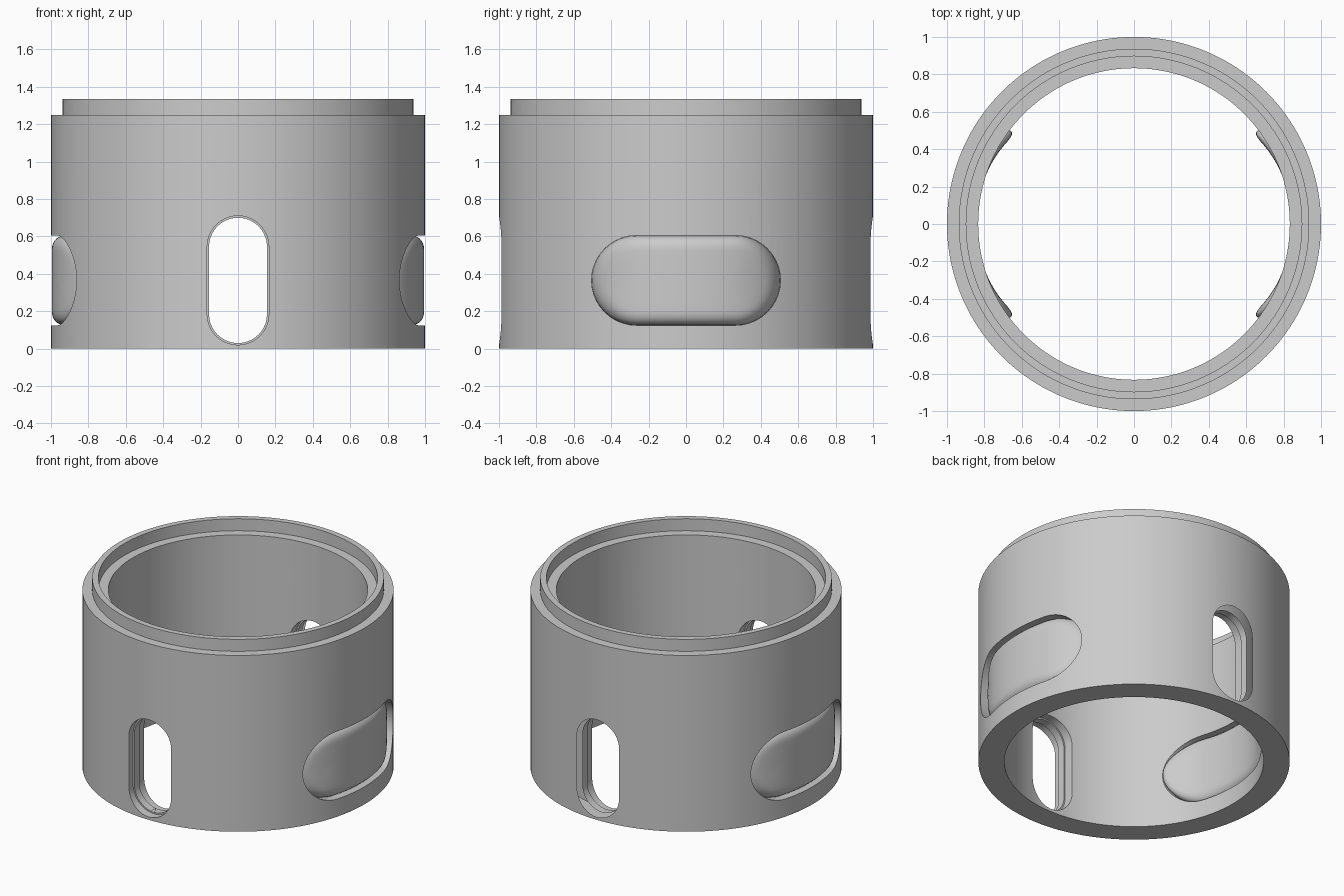
import bpy, bmesh, math

if "Cube" in bpy.data.objects:
    bpy.data.objects.remove(bpy.data.objects["Cube"])

SEG = 160


def make_object(name, bm):
    bmesh.ops.recalc_face_normals(bm, faces=bm.faces)
    me = bpy.data.meshes.new(name)
    bm.to_mesh(me)
    bm.free()
    ob = bpy.data.objects.new(name, me)
    bpy.context.collection.objects.link(ob)
    return ob


def activate(ob):
    bpy.ops.object.select_all(action='DESELECT')
    ob.select_set(True)
    bpy.context.view_layer.objects.active = ob


def stadium(straight, radius, n_arc=20, n_line=16):
    """Closed outline, straight sides along u."""
    pts = []
    for s in (1, -1):
        for i in range(n_line):
            pts.append((s * straight * (1 - 2 * i / n_line), s * radius))
        for i in range(n_arc):
            a = math.pi / 2 + math.pi * i / n_arc
            pts.append((s * (-straight + radius * math.cos(a)), s * radius * math.sin(a)))
    return pts


def bridge(bm, rings):
    for a, b in zip(rings, rings[1:]):
        for i in range(len(a)):
            j = (i + 1) % len(a)
            bm.faces.new((a[i], a[j], b[j], b[i]))


def prism(name, outline, place, lo, hi):
    bm = bmesh.new()
    rings = [[bm.verts.new(place(u, v, d)) for u, v in outline] for d in (lo, hi)]
    bridge(bm, rings)
    for r in rings:
        bm.faces.new(r)
    ob = make_object(name, bm)
    ob.hide_render = True
    return ob


# Turned ring with a stepped lip
profile = [(0.833, 0), (1, 0), (1, 1.25), (0.937, 1.25), (0.937, 1.335),
           (0.897, 1.335), (0.897, 1.25), (0.833, 1.25)]
bm = bmesh.new()
rings = []
for k in range(SEG):
    a = 2 * math.pi * k / SEG
    rings.append([bm.verts.new((r * math.cos(a), r * math.sin(a), z)) for r, z in profile])
bridge(bm, rings + rings[:1])
body = make_object("ring_body", bm)

# Cutters: ribbed upright slots front and back, wide slots left and right
cutters = []
for s in (-1, 1):
    upright = lambda u, v, d: (v, s * d, 0.365 + u)
    for half_w, lo, hi in ((0.155, 0.6, 1.2), (0.165, 0.94, 1.25), (0.165, 0.55, 0.885)):
        cutters.append(prism("slot_cutter", stadium(0.18, half_w, n_line=1), upright, lo, hi))
    sideways = lambda u, v, d: (s * d, u, 0.365 + v)
    cutters.append(prism("window_cutter", stadium(0.265, 0.24, n_line=1), sideways, 0.4, 1.2))
for c in cutters:
    m = body.modifiers.new("cut", 'BOOLEAN')
    m.operation = 'DIFFERENCE'
    m.solver = 'EXACT'
    m.object = c
activate(body)
for m in list(body.modifiers):
    bpy.ops.object.modifier_apply(modifier=m.name)
for c in cutters:
    bpy.data.objects.remove(c)
activate(body)
bpy.ops.object.shade_smooth_by_angle(angle=math.radians(30))

# Rounded pads bent to the ring, filling the side windows
ROUND, HALF = 0.08, 0.079
inset = [0.24, 0.18, 0.12, 0.08, 0.06, 0.042, 0.027, 0.015, 0.007, 0.002]
steps = [(d, -1) for d in inset] + [(0, 1)] + [(d, 1) for d in reversed(inset)]
for s, name in ((-1, "left_pad"), (1, "right_pad")):
    bm = bmesh.new()
    rings = []
    for d, side in steps:
        e = 1 - min(d / ROUND, 1)
        t = side * HALF * (1 - e ** 2.4) ** (1 / 2.4)
        ring = []
        for u, v in stadium(0.265, 0.24 - d):
            r = 0.916 - 0.05 * (abs(u) / 0.5) ** 4 + t
            ring.append(bm.verts.new((s * math.sqrt(r * r - u * u), u, 0.365 + v)))
        rings.append(ring)
    bridge(bm, rings)
    bmesh.ops.remove_doubles(bm, verts=bm.verts, dist=1e-5)
    pad = make_object(name, bm)
    activate(pad)
    bpy.ops.object.shade_smooth_by_angle(angle=math.radians(50))
